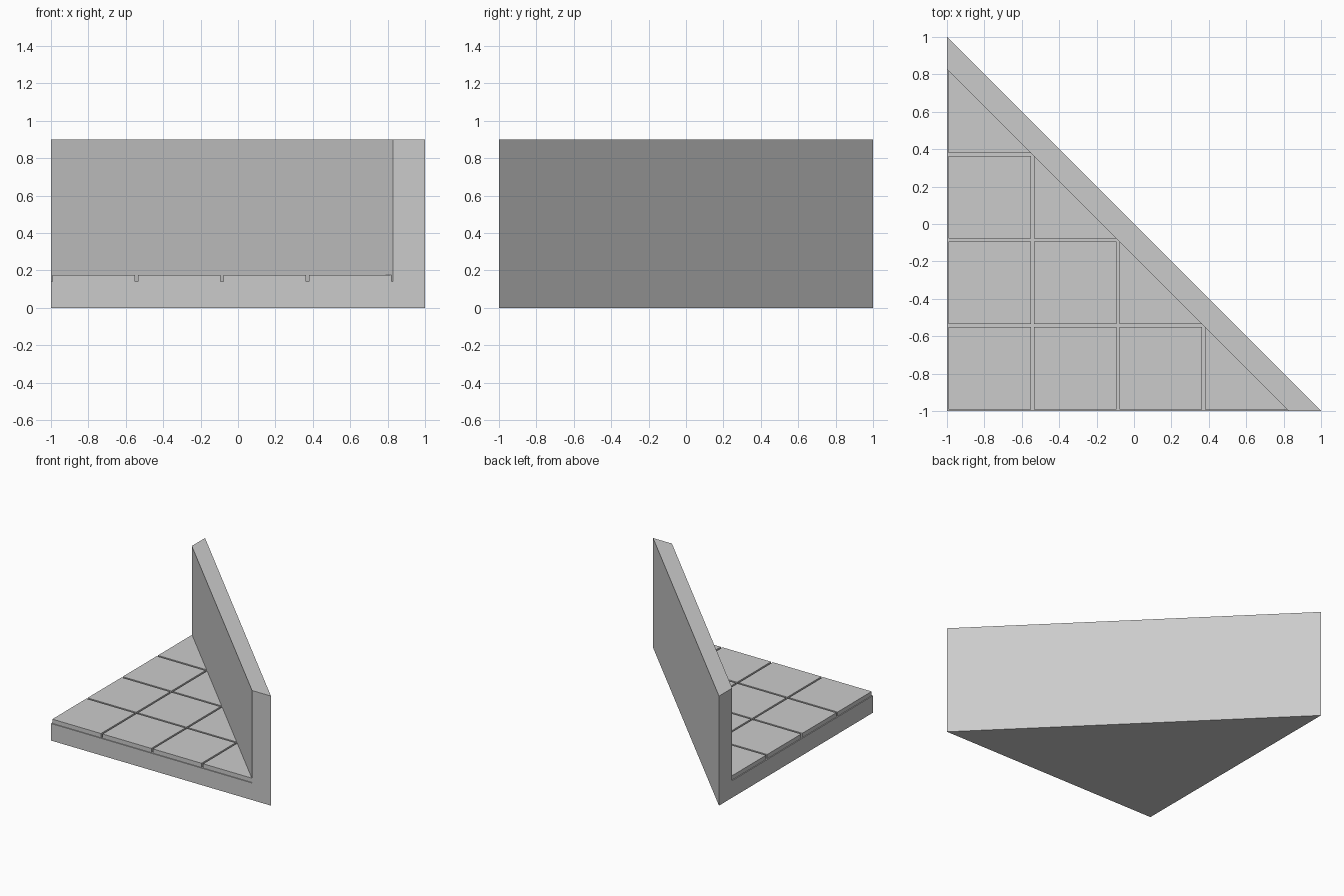
import bpy
import bmesh

cube = bpy.data.objects.get("Cube")
if cube:
    bpy.data.objects.remove(cube)

FLOOR_TOP, TILE_TOP, WALL_TOP = 0.14, 0.175, 0.9
INNER = 0.828                      # where the wall's inner face meets the edges
PITCH = (INNER + 1) / 4            # tile spacing
GAP = 0.015                        # groove width

stone = bpy.data.materials.new("light_grey_stone")
stone.use_nodes = True
grey = (0.6, 0.6, 0.6, 1)
stone.diffuse_color = grey
stone.node_tree.nodes["Principled BSDF"].inputs["Base Color"].default_value = grey


def prism(bm, outline, z0, z1):
    """Add a solid with a counter-clockwise outline between two heights."""
    low = [bm.verts.new((x, y, z0)) for x, y in outline]
    high = [bm.verts.new((x, y, z1)) for x, y in outline]
    bm.faces.new(low[::-1])
    bm.faces.new(high)
    for i in range(len(outline)):
        j = (i + 1) % len(outline)
        bm.faces.new((low[i], low[j], high[j], high[i]))


def finish(name, bm):
    mesh = bpy.data.meshes.new(name)
    bm.to_mesh(mesh)
    bm.free()
    mesh.materials.append(stone)
    bpy.context.collection.objects.link(bpy.data.objects.new(name, mesh))


# Triangular floor slab
bm = bmesh.new()
prism(bm, [(-1, -1), (1, -1), (-1, 1)], 0, FLOOR_TOP)
finish("floor_slab", bm)

# Diagonal wall with ends flush to the slab
bm = bmesh.new()
prism(bm, [(INNER, -1), (1, -1), (-1, 1), (-1, INNER)], FLOOR_TOP, WALL_TOP)
finish("diagonal_wall", bm)

# Floor tiles, cut to triangles along the wall
bm = bmesh.new()
for row in range(4):
    for col in range(4 - row):
        x0 = -1 + col * PITCH + GAP / 2
        y0 = -1 + row * PITCH + GAP / 2
        x1, y1 = x0 + PITCH - GAP, y0 + PITCH - GAP
        if row + col == 3:
            leg = INNER - 1 - x0 - y0
            outline = [(x0, y0), (x0 + leg, y0), (x0, y0 + leg)]
        else:
            outline = [(x0, y0), (x1, y0), (x1, y1), (x0, y1)]
        prism(bm, outline, FLOOR_TOP, TILE_TOP)
finish("floor_tiles", bm)
